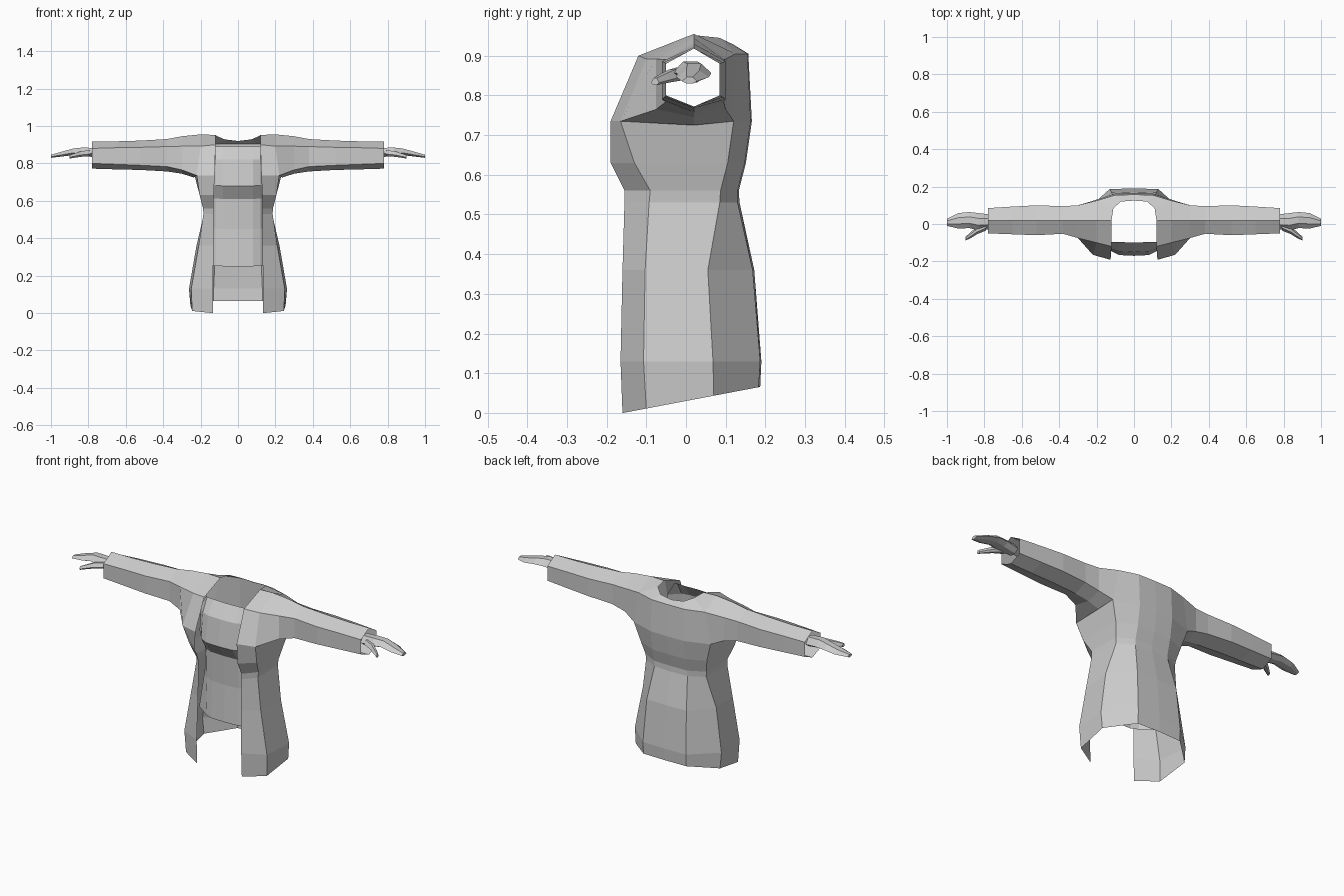
import bpy
import bmesh

cube = bpy.data.objects.get("Cube")
if cube:
    bpy.data.objects.remove(cube, do_unlink=True)

grey = bpy.data.materials.new("light_grey_cloth")
grey.use_nodes = True
grey.diffuse_color = (0.6, 0.6, 0.6, 1)
grey.node_tree.nodes["Principled BSDF"].inputs["Base Color"].default_value = (0.6, 0.6, 0.6, 1)


def add_row(bm, points):
    return [bm.verts.new(p) for p in points]


def skin(bm, rows, closed=False):
    """Join neighbouring rows of vertices with quads."""
    for low, high in zip(rows, rows[1:]):
        count = len(low)
        for i in range(count if closed else count - 1):
            j = (i + 1) % count
            bm.faces.new((low[i], low[j], high[j], high[i]))


def finish(bm, name):
    """Make a flat shaded object mirrored across the middle."""
    bmesh.ops.recalc_face_normals(bm, faces=bm.faces)
    mesh = bpy.data.meshes.new(name)
    bm.to_mesh(mesh)
    bm.free()
    mesh.materials.append(grey)
    obj = bpy.data.objects.new(name, mesh)
    bpy.context.collection.objects.link(obj)
    mirror = obj.modifiers.new("mirror", 'MIRROR')
    mirror.use_clip = True
    mirror.merge_threshold = 0.0005
    return obj


# Coat body: front edge, front corner, back corner, back panel, back centre
bm = bmesh.new()
body = [
    (None, [(.135, -.16), (.245, -.1), (.255, .07), (.13, .183), (0, .187)]),
    (.13, [(.135, -.165), (.25, -.107), (.262, .068), (.13, .187), (0, .19)]),
    (.36, [(.13, -.16), (.21, -.103), (.222, .055), (.12, .168), (0, .172)]),
    (.53, [(.13, -.155), (.185, -.093), (.182, .085), (.1, .13), (0, .135)]),
    (.56, [(.13, -.155), (.187, -.09), (.184, .087), (.1, .13), (0, .133)]),
    (.63, [(.13, -.19), (.205, -.13), (.2, .105), (.1, .148), (0, .151)]),
    (.735, [(.125, -.19), (.22, -.165), (.232, .12), (.1, .163), (0, .166)]),
]
rows = []
for z, ring in body:
    # The hem rises toward the back
    rows.append(add_row(bm, [(x, y, .03 + .19 * y if z is None else z) for x, y in ring]))
skin(bm, rows)
c0, c1, c2, c3, c4 = rows[-1]

# Shoulders and neck edge
f_up, top, b_up, armpit = add_row(bm, [
    (.2, -.1, .892), (.2, .02, .955), (.2, .125, .905), (.237, .02, .725)])
neck = add_row(bm, [(.12, -.12, .9), (.12, .02, .952), (.11, .085, .945),
                    (.07, .12, .928), (0, .125, .92)])
b3, b4 = add_row(bm, [(.1, .155, .905), (0, .157, .905)])
skin(bm, [neck, [f_up, top, b_up, b3, b4]])
skin(bm, [[c2, c3, c4], [b_up, b3, b4]])
bm.faces.new((c0, c1, f_up, neck[0]))
bm.faces.new((c1, c2, armpit))

# Hexagonal open sleeve: x, front y, back y, bottom, lower, upper and top z
sleeve = [[c1, f_up, top, b_up, c2, armpit]]
for x, yf, yb, zb, zl, zu, zt in [
        (.3, -.075, .1, .745, .765, .892, .945),
        (.38, -.052, .095, .757, .783, .89, .93),
        (.52, -.06, .1, .765, .79, .886, .922),
        (.65, -.055, .093, .768, .795, .884, .918),
        (.78, -.05, .085, .772, .8, .88, .918)]:
    sleeve.append(add_row(bm, [(x, yf, zl), (x, yf, zu), (x, .02, zt),
                               (x, yb, zu), (x, yb, zl), (x, .02, zb)]))
skin(bm, sleeve, closed=True)
finish(bm, "coat")

# Shirt front: height, middle depth, side x and side y
bm = bmesh.new()
shirt = []
for z, y, side_x, side_y in [
        (.25, -.125, .2, -.05), (.45, -.115, .17, -.045), (.61, -.122, .165, -.05),
        (.68, -.17, .18, -.075), (.82, -.15, .17, -.08), (.89, -.1, .13, -.085)]:
    mid_y = y * .75 + side_y * .25
    shirt.append(add_row(bm, [(0, y, z), (.08, y + .004, z), (.12, mid_y, z + .002),
                              (side_x, side_y, z + .004)]))
skin(bm, shirt)
finish(bm, "shirt")


def loft(bm, sections):
    """Closed hexagonal tube along x: x, front y, back y, middle z, half height."""
    rings = []
    for x, yf, yb, z, h in sections:
        a, b = yf * .7 + yb * .3, yf * .3 + yb * .7
        rings.append(add_row(bm, [(x, yf, z - h * .3), (x, a, z + h), (x, b, z + h),
                                  (x, yb, z - h * .3), (x, b, z - h), (x, a, z - h)]))
    skin(bm, rings, closed=True)
    bm.faces.new(rings[0])
    bm.faces.new(rings[-1])


# Hand with joined fingers
bm = bmesh.new()
loft(bm, [(.76, -.025, .05, .857, .025), (.83, -.035, .058, .863, .022),
          (.88, -.022, .064, .862, .018), (.94, -.024, .058, .85, .013),
          (1, -.01, .028, .838, .008)])
finish(bm, "hand")

# Thumb
bm = bmesh.new()
loft(bm, [(.79, -.035, .01, .855, .016), (.84, -.055, -.015, .85, .015),
          (.87, -.074, -.04, .843, .012), (.9, -.088, -.068, .835, .009)])
finish(bm, "thumb")
